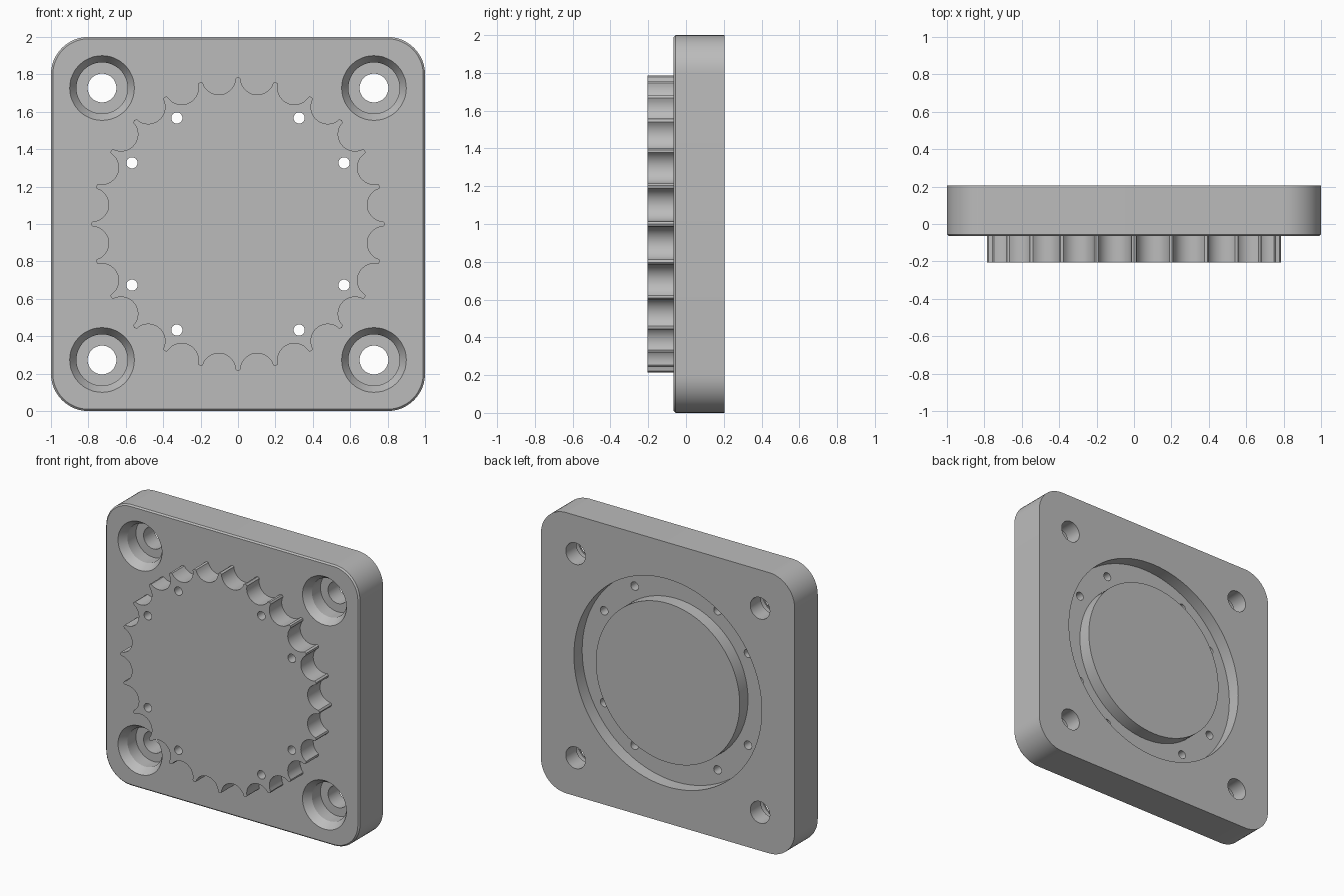
import bpy
import bmesh
from math import sin, cos, radians, tau

if "Cube" in bpy.data.objects:
    bpy.data.objects.remove(bpy.data.objects["Cube"])

FRONT, BACK, GEAR_FRONT = -0.065, 0.205, -0.205
MID_Z = 1.0

grey = bpy.data.materials.new("machined_grey")
grey.use_nodes = True
color = (0.5, 0.5, 0.5, 1)
grey.diffuse_color = color
grey.node_tree.nodes["Principled BSDF"].inputs["Base Color"].default_value = color


def loft(bm, rings, closed=False):
    """Skin (outline, depth) rings along y; cap the ends or close into a ring."""
    loops = [[bm.verts.new((x, y, z + MID_Z)) for x, z in pts] for pts, y in rings]
    pairs = list(zip(loops, loops[1:]))
    if closed:
        pairs.append((loops[-1], loops[0]))
    else:
        bm.faces.new(loops[0])
        bm.faces.new(loops[-1])
    for a, b in pairs:
        n = len(a)
        for i in range(n):
            j = (i + 1) % n
            bm.faces.new((a[i], a[j], b[j], b[i]))


def circle(r, cx=0, cz=0, n=48):
    return [(cx + r * cos(tau * i / n), cz + r * sin(tau * i / n)) for i in range(n)]


def rounded_square(half, r, n=12):
    pts = []
    for q, (sx, sz) in enumerate([(1, 1), (-1, 1), (-1, -1), (1, -1)]):
        for i in range(n + 1):
            a = radians(90 * (q + i / n))
            pts.append((sx * (half - r) + r * cos(a), sz * (half - r) + r * sin(a)))
    return pts


def scalloped_outline(teeth=24, centre=0.788, r=0.09, steps=14):
    pts = []
    for k in range(teeth):
        a = tau * (k + 0.5) / teeth
        # concave pocket between two teeth
        local = []
        for i in range(steps + 1):
            t = radians(-80 + 160 * i / steps)
            local.append((a, centre - r * cos(t), r * sin(t)))
        # small rounded tooth tip
        tip = a + tau / teeth / 2
        local += [(tip, 0.781, -0.009), (tip, 0.785, 0), (tip, 0.781, 0.009)]
        for ang, rad, tan in local:
            pts.append((rad * cos(ang) - tan * sin(ang), rad * sin(ang) + tan * cos(ang)))
    return pts


def make_object(name, bm):
    bmesh.ops.recalc_face_normals(bm, faces=bm.faces)
    mesh = bpy.data.meshes.new(name)
    bm.to_mesh(mesh)
    bm.free()
    mesh.materials.append(grey)
    obj = bpy.data.objects.new(name, mesh)
    bpy.context.collection.objects.link(obj)
    return obj


def combine(body, tool, operation):
    bpy.context.view_layer.objects.active = body
    mod = body.modifiers.new(operation.lower(), "BOOLEAN")
    mod.operation, mod.solver, mod.object = operation, "EXACT", tool
    bpy.ops.object.modifier_apply(modifier=mod.name)
    bpy.data.objects.remove(tool)


# Square plate with round corners and a fine chamfer on the front edge
bm = bmesh.new()
loft(bm, [(rounded_square(0.99, 0.19), FRONT),
          (rounded_square(1, 0.2), FRONT + 0.01),
          (rounded_square(1, 0.2), BACK)])
plate = make_object("scalloped_flange_plate", bm)

# Raised scalloped wheel, rooted inside the plate
bm = bmesh.new()
loft(bm, [(scalloped_outline(), GEAR_FRONT), (scalloped_outline(), 0)])
combine(plate, make_object("scalloped_wheel", bm), "UNION")

# Ring groove in the back, leaving a flush round boss
bm = bmesh.new()
floor, out = BACK - 0.093, BACK + 0.05
loft(bm, [(circle(r, n=96), y) for r, y in
          [(0.74, out), (0.74, floor), (0.567, floor), (0.567, out)]], closed=True)
combine(plate, make_object("groove_cutter", bm), "DIFFERENCE")

# Chamfered, counterbored corner holes and eight small through holes
bm = bmesh.new()
for sx in (-1, 1):
    for sz in (-1, 1):
        steps = [(0.173, FRONT - 0.05), (0.173, FRONT), (0.137, FRONT + 0.055),
                 (0.137, FRONT + 0.15), (0.077, FRONT + 0.15), (0.077, out)]
        loft(bm, [(circle(r, sx * 0.727, sz * 0.727), y) for r, y in steps])
        for x, z in ((0.327, 0.567), (0.567, 0.327)):
            hole = circle(0.03, sx * x, sz * z, 24)
            loft(bm, [(hole, GEAR_FRONT - 0.05), (hole, out)])
combine(plate, make_object("hole_cutter", bm), "DIFFERENCE")

bpy.ops.object.select_all(action="DESELECT")
plate.select_set(True)
bpy.context.view_layer.objects.active = plate
bpy.ops.object.shade_smooth_by_angle(angle=radians(30))
